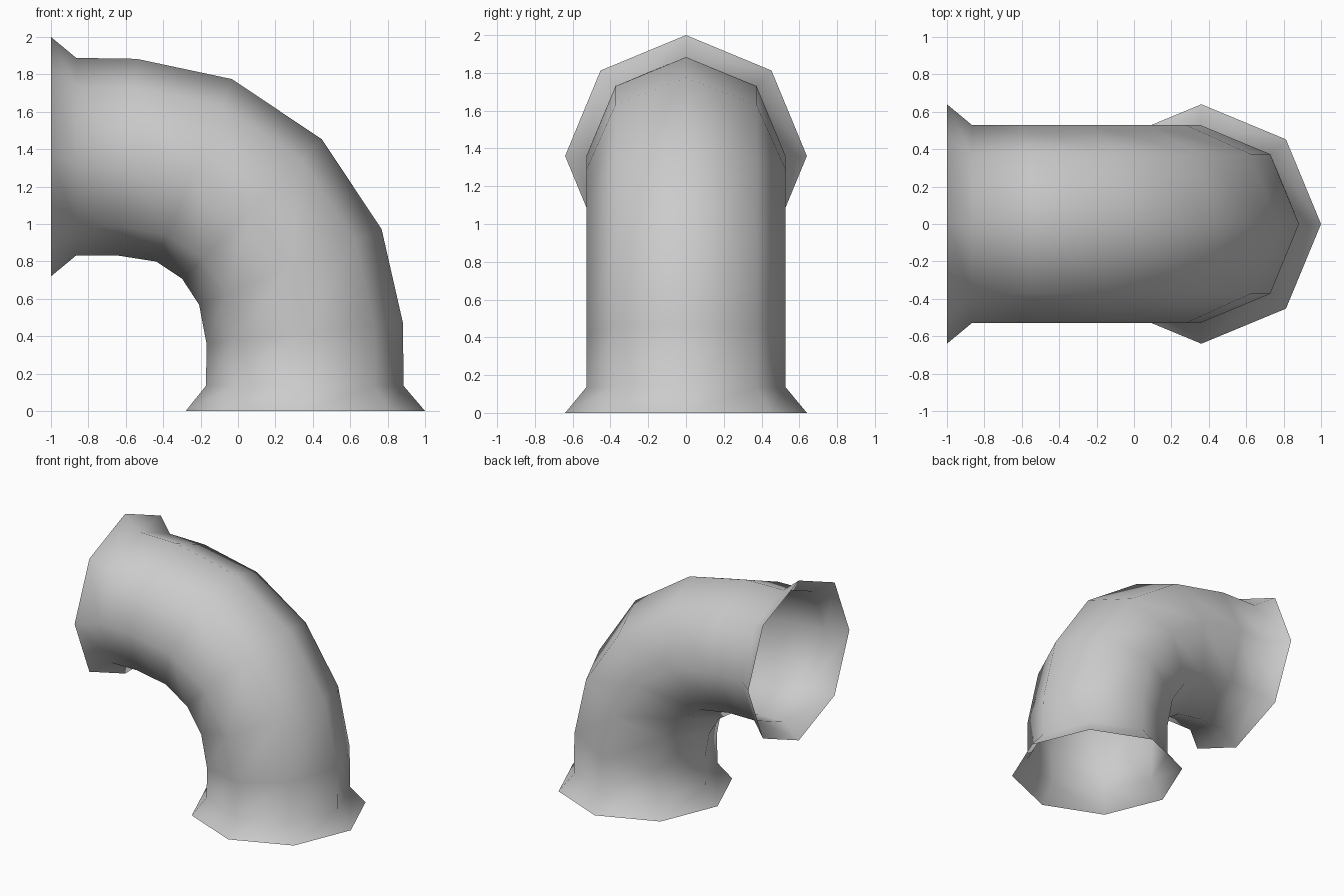
import bpy, bmesh
from math import sin, cos, tau, radians
from mathutils import Vector

cube = bpy.data.objects.get("Cube")
if cube:
    bpy.data.objects.remove(cube)

SIDES = 8
PIPE, FLARE = 0.528, 0.64

# Rings along the bend: centre x, centre z, tilt in degrees, radius
RINGS = [
    (0.36, 0.0, 0, FLARE),
    (0.357, 0.135, 0, PIPE),
    (0.357, 0.415, 6, PIPE),
    (0.28, 0.77, 22.5, PIPE),
    (0.075, 1.08, 45, PIPE),
    (-0.235, 1.287, 67.5, PIPE),
    (-0.597, 1.358, 84, PIPE),
    (-0.865, 1.36, 90, PIPE),
    (-1.0, 1.36, 90, FLARE),
]


def add_ring(bm, x, z, tilt, radius):
    """Circle of vertices with its first corner on the outside of the bend."""
    t = radians(tilt)
    outward = Vector((cos(t), 0, sin(t)))
    side = Vector((0, 1, 0))
    return [bm.verts.new(Vector((x, 0, z)) + radius *
                         (outward * cos(tau * i / SIDES) + side * sin(tau * i / SIDES)))
            for i in range(SIDES)]


# Open elbow pipe with flared ends
bm = bmesh.new()
rings = [add_ring(bm, *ring) for ring in RINGS]
for low, high in zip(rings, rings[1:]):
    for i in range(SIDES):
        j = (i + 1) % SIDES
        face = bm.faces.new((low[i], low[j], high[j], high[i]))
        face.smooth = True
mesh = bpy.data.meshes.new("elbow_pipe")
bm.to_mesh(mesh)
bm.free()

# Plain grey material
grey = bpy.data.materials.new("light_grey")
grey.use_nodes = True
colour = (0.6, 0.6, 0.6, 1)
grey.diffuse_color = colour
grey.node_tree.nodes["Principled BSDF"].inputs["Base Color"].default_value = colour
mesh.materials.append(grey)

pipe = bpy.data.objects.new("elbow_pipe", mesh)
bpy.context.collection.objects.link(pipe)
